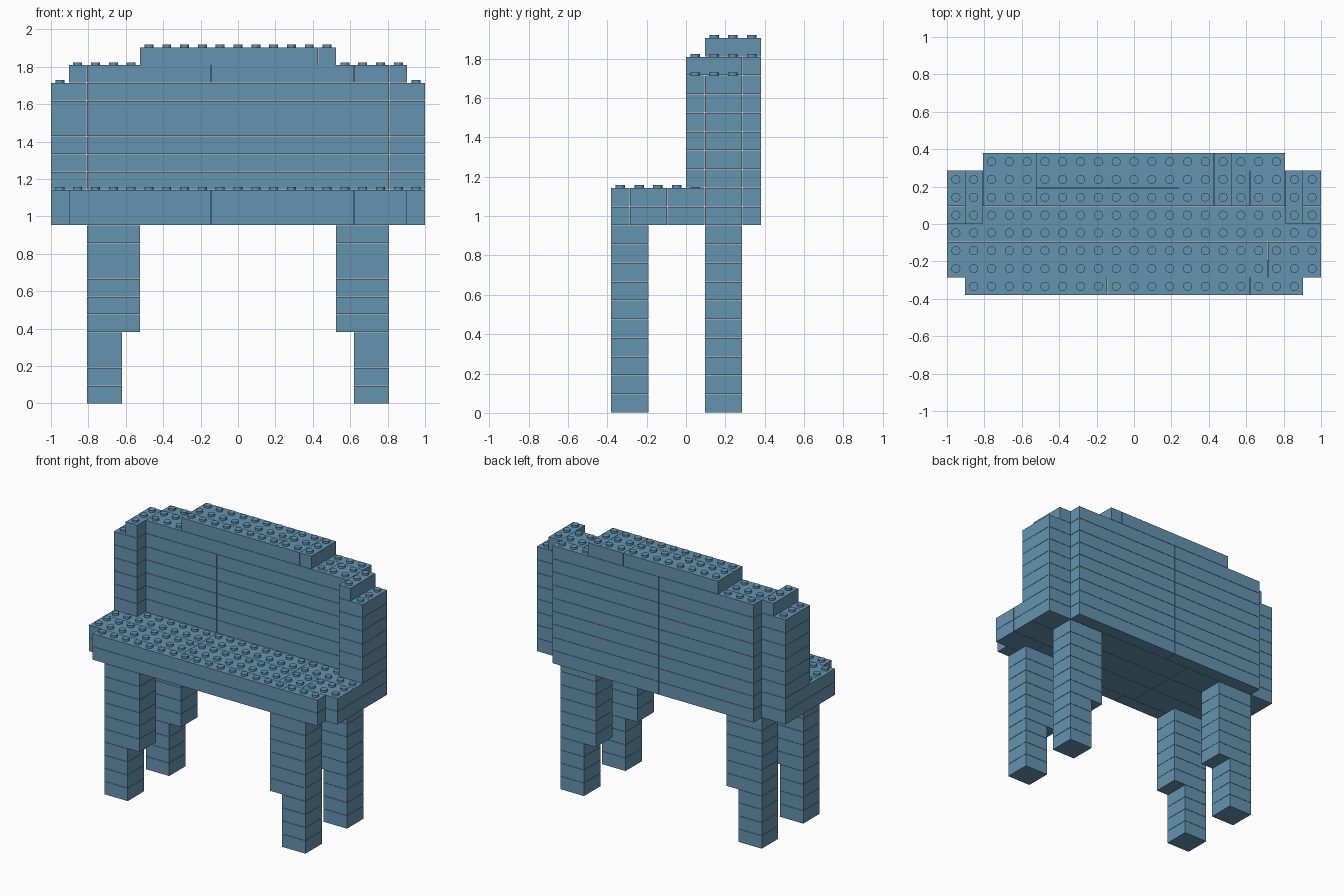
import bpy
import bmesh
from mathutils import Matrix, Vector

cube = bpy.data.objects.get("Cube")
if cube:
    bpy.data.objects.remove(cube, do_unlink=True)

P = 2 / 21          # brick pitch, also the course height
GAP = 0.001         # half of the seam between bricks
STUD_R, STUD_H = 0.024, 0.0155

blue = bpy.data.materials.new("dusty_blue")
blue.use_nodes = True
colour = (0.128, 0.295, 0.437, 1)
blue.diffuse_color = colour
blue.node_tree.nodes["Principled BSDF"].inputs["Base Color"].default_value = colour


def row(splits, y0, y1, levels):
    """Bricks between successive x splits, repeated on each course."""
    return [(a, b, y0, y1, z) for z in levels for a, b in zip(splits, splits[1:])]


def mirrored(bricks):
    return [(-b, -a, y0, y1, z) for a, b, y0, y1, z in bricks]


parts = {}

# Legs: two studs wide below, three studs wide above
for place, y in (("front", -4), ("back", 1)):
    leg = row([6.5, 8.5], y, y + 2, range(4)) + row([5.5, 8.5], y, y + 2, range(4, 10))
    parts[place + "_left_leg"] = leg
    parts[place + "_right_leg"] = mirrored(leg)

# Seat with notched corners
seat = range(10, 12)
parts["seat"] = (row([-9.5, -1.5, 6.5, 9.5], -4, -3, seat)
                 + row([-10.5, -2.5, 5.5, 7.5, 10.5], -3, -1, seat)
                 + row([-10.5, -2.5, 5.5, 10.5], -1, 1, seat)
                 + row([-10.5, -2.5, 5.5, 10.5], 1, 3, seat)
                 + row([-8.5, -0.5, 8.5], 3, 4, seat))

# Backrest wall and its raised crest
wall = range(12, 18)
parts["backrest"] = (row([-8.5, -2.5, 5.5, 8.5], 1, 3, wall)
                     + row([-8.5, -0.5, 8.5], 3, 4, wall)
                     + row([-8.5, -1.5, 6.5, 8.5], 1, 3, [18])
                     + row([-8.5, -0.5, 8.5], 3, 4, [18]))
parts["backrest_crest"] = (row([-5.5, 2.5], 1, 2, [19]) + row([-5.5, 2.5], 2, 4, [19])
                           + row([2.5, 4.5, 5.5], 1, 4, [19]))

# Side pillars with a narrower top step
pillar = (row([8.5, 10.5], 0, 1, wall) + row([8.5, 10.5], 1, 3, wall)
          + row([8.5, 9.5], 0, 3, [18]))
parts["left_pillar"] = pillar
parts["right_pillar"] = mirrored(pillar)

everything = [b for bricks in parts.values() for b in bricks]


def covered(x, y, z):
    return any(a < x < b and c < y < d and z == k for a, b, c, d, k in everything)


def add_brick(bm, brick):
    x0, x1, y0, y1, z = brick
    size = Vector((x1 - x0, y1 - y0, 1)) * P - Vector((2, 2, 2)) * GAP
    centre = Vector((x0 + x1, y0 + y1, 2 * z + 1)) * P / 2
    bmesh.ops.create_cube(bm, size=1, matrix=Matrix.LocRotScale(centre, None, size))
    # Studs only where no brick sits above
    for i in range(int(x1 - x0)):
        for j in range(int(y1 - y0)):
            x, y = x0 + i + 0.5, y0 + j + 0.5
            if not covered(x, y, z + 1):
                spot = Vector((x * P, y * P, (z + 1) * P + STUD_H / 2 - GAP))
                bmesh.ops.create_cone(bm, cap_ends=True, segments=16, radius1=STUD_R,
                                      radius2=STUD_R, depth=STUD_H,
                                      matrix=Matrix.Translation(spot))


for name, bricks in parts.items():
    bm = bmesh.new()
    for brick in bricks:
        add_brick(bm, brick)
    mesh = bpy.data.meshes.new(name)
    bm.to_mesh(mesh)
    bm.free()
    mesh.materials.append(blue)
    bpy.context.collection.objects.link(bpy.data.objects.new(name, mesh))
